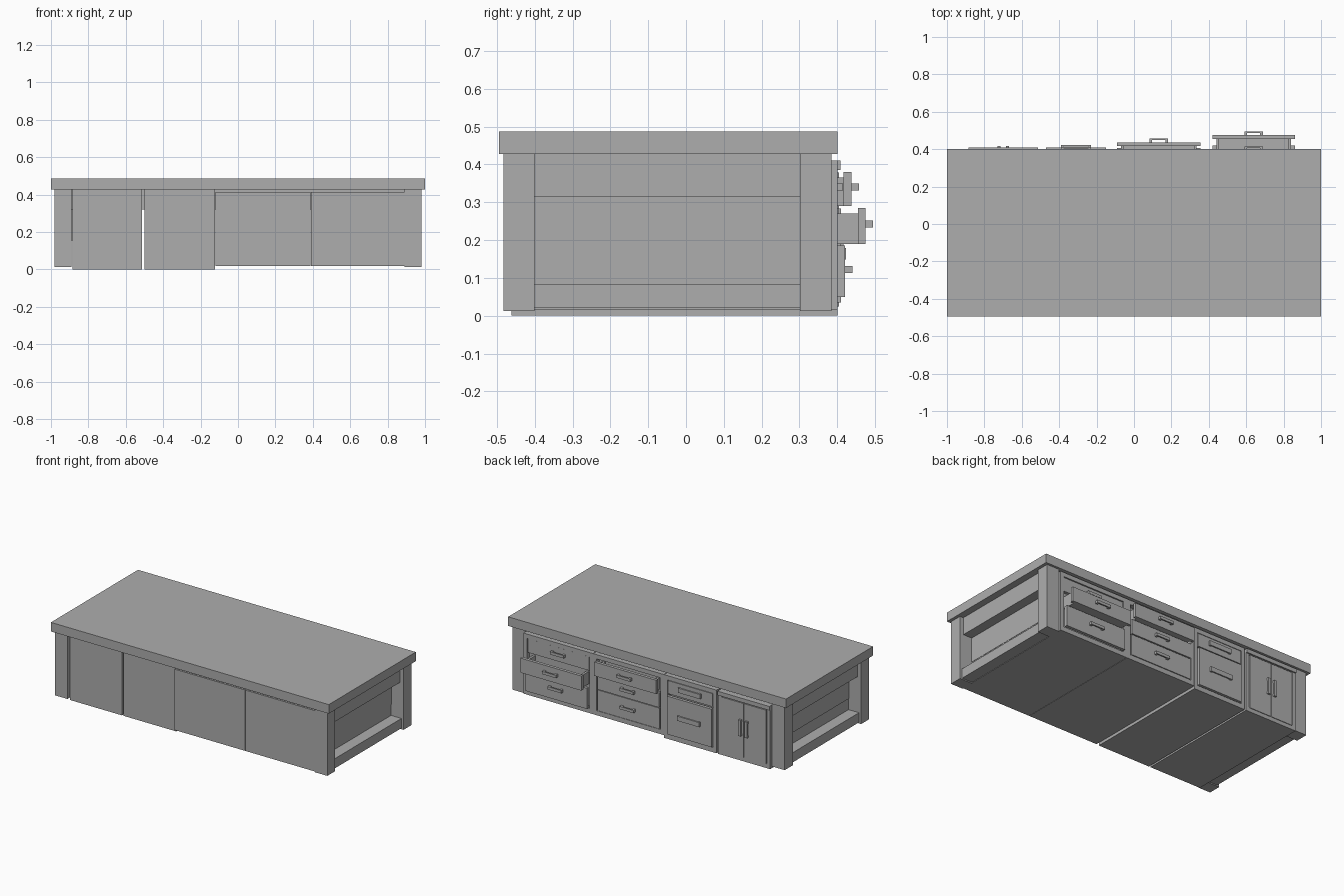
import bpy

cube = bpy.data.objects.get("Cube")
if cube:
    bpy.data.objects.remove(cube, do_unlink=True)

GREY = (0.42, 0.42, 0.42, 1)
grey = bpy.data.materials.new("plain grey")
grey.use_nodes = True
grey.diffuse_color = GREY
grey.node_tree.nodes["Principled BSDF"].inputs["Base Color"].default_value = GREY


def box(name, x, y, z):
    """Axis-aligned box from (low, high) ranges."""
    lo, hi = zip(x, y, z)
    verts = [(a, b, c) for a in (lo[0], hi[0]) for b in (lo[1], hi[1]) for c in (lo[2], hi[2])]
    faces = [(0, 1, 3, 2), (4, 6, 7, 5), (0, 4, 5, 1), (2, 3, 7, 6), (0, 2, 6, 4), (1, 5, 7, 3)]
    mesh = bpy.data.meshes.new(name)
    mesh.from_pydata(verts, [], faces)
    mesh.materials.append(grey)
    obj = bpy.data.objects.new(name, mesh)
    bpy.context.collection.objects.link(obj)
    return obj


def frame(name, x, y, z, stile, top, bottom):
    """Rectangular face frame around a cabinet opening."""
    box(name + "_stile", (x[0], x[0] + stile), y, z)
    box(name + "_stile", (x[1] - stile, x[1]), y, z)
    inner = (x[0] + stile, x[1] - stile)
    box(name + "_top_rail", inner, y, (z[1] - top, z[1]))
    box(name + "_bottom_rail", inner, y, (z[0], z[0] + bottom))


def handle(name, x, y, z, upright=False):
    """Bar handle on two short posts, standing off a face at y[0]."""
    bar = 0.008
    box(name + "_bar", x, (y[1] - bar, y[1]), z)
    along = z if upright else x
    for a, b in ((along[0], along[0] + 0.015), (along[1] - 0.015, along[1])):
        post = (x, (a, b)) if upright else ((a, b), z)
        box(name + "_post", post[0], (y[0], y[1] - bar), post[1])


def drawer(name, x, z, face, half_handle, reach, half_height=0.009):
    """Drawer with an open-topped tray behind its front panel."""
    box(name + "_front", x, (face - 0.02, face), z)
    if face > 0.43:
        tray = (x[0] + 0.02, x[1] - 0.02)
        base = z[0] + 0.012
        box(name + "_tray_floor", tray, (0.36, face - 0.02), (z[0], base))
        for a, b in ((tray[0], tray[0] + 0.015), (tray[1] - 0.015, tray[1])):
            box(name + "_tray_side", (a, b), (0.36, face - 0.02), (base, z[1] - 0.015))
    cx, cz = sum(x) / 2, sum(z) / 2 + 0.005
    handle(name + "_handle", (cx - half_handle, cx + half_handle),
           (face, face + reach), (cz - half_height, cz + half_height))


# Worktop
box("worktop", (-1, 1), (-0.495, 0.4), (0.428, 0.487))

# Legs and end rails, the same at both ends
for side in (-1, 1):
    def span(a, b):
        return tuple(sorted((side * a, side * b)))
    for y in ((-0.482, -0.4), (0.302, 0.385)):
        box("leg", span(0.89, 0.98), y, (0.013, 0.428))
    box("end_upper_rail", span(0.88, 0.955), (-0.4, 0.302), (0.315, 0.428))
    box("end_lower_rail", span(0.89, 0.965), (-0.4, 0.302), (0.02, 0.083))
    box("end_panel", span(0.875, 0.892), (-0.4, 0.302), (0.155, 0.315))

# Support under the worktop
box("apron", (-0.89, 0.89), (-0.44, 0.36), (0.32, 0.428))

# Cabinet bodies
box("wide_drawer_cabinet", (0.39, 0.89), (-0.481, 0.37), (0.017, 0.413))
box("middle_drawer_cabinet", (-0.12, 0.388), (-0.481, 0.37), (0.017, 0.413))
box("narrow_drawer_cabinet", (-0.5, -0.122), (-0.462, 0.37), (0, 0.426))
box("door_cabinet", (-0.886, -0.512), (-0.462, 0.37), (0, 0.426))

# Face frames
for name, x, z in (("wide_frame", (0.39, 0.89), (0.017, 0.411)),
                   ("middle_frame", (-0.12, 0.388), (0.017, 0.411)),
                   ("narrow_frame", (-0.5, -0.122), (0, 0.411)),
                   ("door_frame", (-0.886, -0.512), (0, 0.411))):
    frame(name, x, (0.37, 0.4), z, 0.024, 0.028, 0.03)

# Wide cabinet: middle drawer is pulled out furthest
rows = ((0.29, 0.38), (0.19, 0.285), (0.05, 0.185))
for z, face in zip(rows, (0.395, 0.475, 0.42)):
    drawer("wide_drawer", (0.42, 0.86), z, face, 0.05, 0.02)

# Middle cabinet: top drawer is pulled out a little
for z, face in zip(rows, (0.437, 0.405, 0.402)):
    drawer("middle_drawer", (-0.09, 0.355), z, face, 0.05, 0.02)

# Narrow cabinet: shallow drawer above a deep one
for z, face in (((0.295, 0.38), 0.4), ((0.035, 0.283), 0.41)):
    drawer("narrow_drawer", (-0.47, -0.15), z, face, 0.08, 0.013, 0.015)

# Door cabinet: pair of doors with upright handles
for x, hx in (((-0.858, -0.702), -0.722), ((-0.696, -0.54), -0.676)):
    box("door", x, (0.37, 0.404), (0.025, 0.378))
    handle("door_handle", (hx - 0.009, hx + 0.009), (0.404, 0.417), (0.165, 0.27), True)
box("door_lip", (-0.886, -0.512), (0.4, 0.408), (0.385, 0.411))
